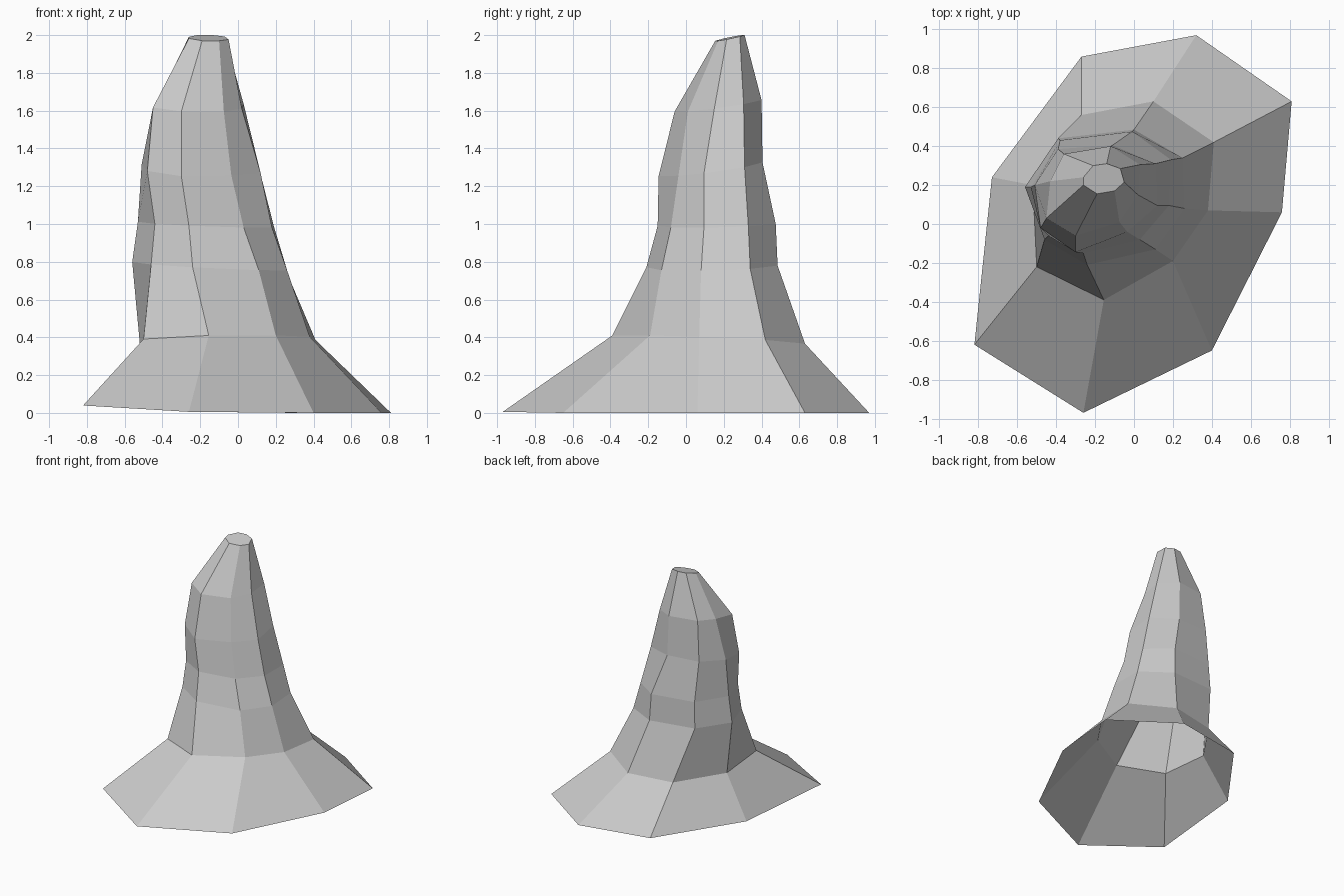
import bpy
import bmesh

# Remove the default object only
default_object = bpy.data.objects.get("Cube")
if default_object:
    bpy.data.objects.remove(default_object, do_unlink=True)


def make_material(name, color):
    material = bpy.data.materials.new(name)
    material.diffuse_color = color
    material.use_nodes = True
    shader = material.node_tree.nodes["Principled BSDF"]
    shader.inputs["Base Color"].default_value = color
    return material


# Eight-sided outlines from the foot to the tip, in hundredths of a unit,
# running counter-clockwise from the front ridge.
# Each has a height plane (height, slope along x, slope along y).
foot = ((-.01, -.06, 0),
        (-26, 40, 76, 81, 32, -27, -73, -82),
        (-97, -65, 6, 63, 97, 86, 24, -62))
skirt_top = ((.395, .03, -.05),
             (-15.5, 20, 38, 41, 10, -27, -52, -50),
             (-39, -19, 7, 42, 63, 56, 20, -22))
lower_neck = ((.765, -.05, .03),
              (-24, 11, 26, 25, 0, -39, -56, -46),
              (-21, -13, 8, 34, 48.5, 44, 19, -8))
waist = ((.985, -.04, .03),
         (-26, 3, 18, 19, -1, -38, -53, -44),
         (-15, -8, 9.5, 33, 47.5, 43, 19, -6))
upper_neck = ((1.26, -.05, .15),
              (-30, -3.5, 12, 11, -11, -39, -51, -48),
              (-14.5, -4, 9.5, 31, 40.5, 38.5, 20, -2))
shoulder = ((1.59, -.05, .15),
            (-30, -7.5, 2, 3, -12, -36, -43, -45),
            (-6, 1, 15, 30.5, 40, 36, 22, 3))
tip = ((1.93, -.04, .21),
       (-19, -10, -5, -7, -14, -21, -26, -26),
       (15.5, 17, 21.5, 28.5, 31, 30, 24, 20))


def add_ring(bm, plane, xs, ys):
    """Lay one outline on its tilted plane, never below the ground."""
    height, slope_x, slope_y = plane
    ring = []
    for x, y in zip(xs, ys):
        x, y = x / 100, y / 100
        z = max(0, height + slope_x * x + slope_y * y)
        ring.append(bm.verts.new((x, y, z)))
    return ring


def bridge(bm, lower, upper):
    """Join two outlines with a band of four-sided faces."""
    count = len(lower)
    for i in range(count):
        j = (i + 1) % count
        bm.faces.new((lower[i], lower[j], upper[j], upper[i]))


# Rock spire: a hollow, flat-shaded loft, open below and capped on top
bm = bmesh.new()
rings = [add_ring(bm, *outline) for outline in
         (foot, skirt_top, lower_neck, waist, upper_neck, shoulder, tip)]
for lower, upper in zip(rings, rings[1:]):
    bridge(bm, lower, upper)
bm.faces.new(rings[-1])

mesh = bpy.data.meshes.new("rock_spire")
bm.to_mesh(mesh)
bm.free()
mesh.materials.append(make_material("stone grey", (.6, .6, .6, 1)))
spire = bpy.data.objects.new("rock_spire", mesh)
bpy.context.collection.objects.link(spire)
